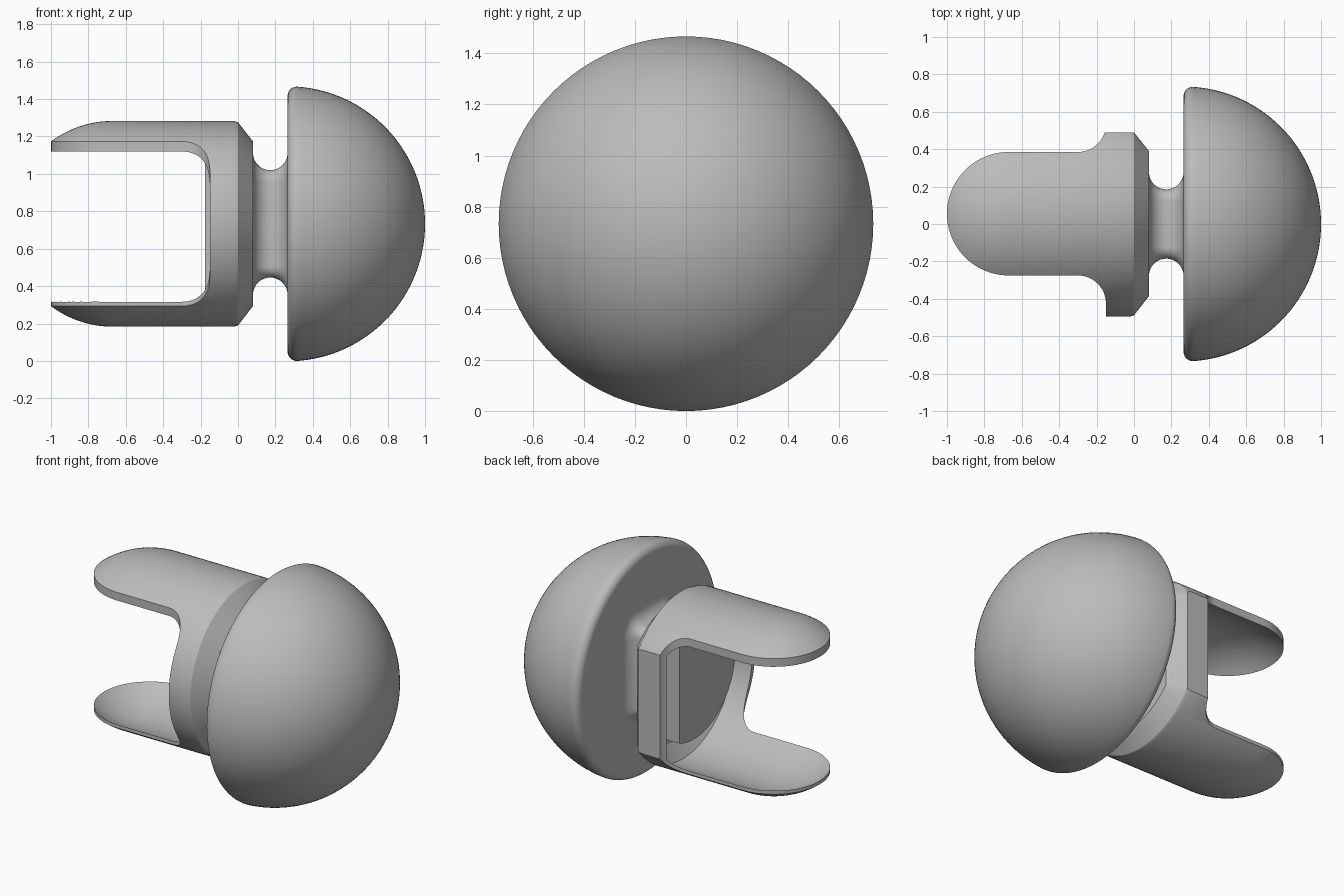
import bpy, bmesh
from math import sin, cos, radians, sqrt, atan2, pi

cube = bpy.data.objects.get("Cube")
if cube:
    bpy.data.objects.remove(cube, do_unlink=True)

grey = bpy.data.materials.new("mid grey")
grey.use_nodes = True
grey.diffuse_color = (0.5, 0.5, 0.5, 1)
grey.node_tree.nodes["Principled BSDF"].inputs["Base Color"].default_value = (0.5, 0.5, 0.5, 1)

AXIS_Z = 0.733


def finish(name, bm):
    bmesh.ops.remove_doubles(bm, verts=bm.verts, dist=1e-5)
    bmesh.ops.recalc_face_normals(bm, faces=bm.faces)
    mesh = bpy.data.meshes.new(name)
    bm.to_mesh(mesh)
    bm.free()
    mesh.materials.append(grey)
    ob = bpy.data.objects.new(name, mesh)
    bpy.context.collection.objects.link(ob)
    return ob


def arc(cx, cy, r, a0, a1, n):
    angles = [radians(a0 + (a1 - a0) * i / n) for i in range(n + 1)]
    return [(cx + r * cos(a), cy + r * sin(a)) for a in angles]


def revolve(name, profile, y=0.0, z=AXIS_Z, steps=96):
    """Spin (x, radius) points about a line along x."""
    bm = bmesh.new()
    verts = [bm.verts.new((px, y, z + r)) for px, r in profile]
    edges = [bm.edges.new(pair) for pair in zip(verts, verts[1:])]
    bmesh.ops.spin(bm, geom=verts + edges, cent=(0, y, z), axis=(1, 0, 0),
                   angle=2 * pi, steps=steps, use_merge=False)
    return finish(name, bm)


def prism(name, outline):
    """Extrude a plan outline straight up."""
    bm = bmesh.new()
    face = bm.faces.new([bm.verts.new((x, y, -1)) for x, y in outline])
    new = bmesh.ops.extrude_face_region(bm, geom=[face])["geom"]
    bmesh.ops.translate(bm, vec=(0, 0, 4),
                        verts=[v for v in new if isinstance(v, bmesh.types.BMVert)])
    return finish(name, bm)


def combine(ob, cutter, operation):
    mod = ob.modifiers.new("shape", 'BOOLEAN')
    mod.operation, mod.solver, mod.object = operation, 'EXACT', cutter
    bpy.context.view_layer.objects.active = ob
    bpy.ops.object.modifier_apply(modifier=mod.name)
    bpy.data.objects.remove(cutter, do_unlink=True)


# Domed head with a rounded rim
R, FX, RIM = 0.735, 0.265, 0.05
rim_h = sqrt((R - RIM) ** 2 - RIM ** 2)
tangent = atan2(rim_h, RIM) * 180 / pi
dome = revolve("dome_head", [(FX, 0)] + arc(FX + RIM, rim_h, RIM, 180, tangent, 10)
               + arc(FX, 0, R, tangent, 0, 40)[1:])

# Neck: rounded rectangle sections flaring at both ends
bm = bmesh.new()
rings = []
for i in range(17):
    x = 0.1725 - 0.0925 * cos(pi * i / 16)
    grow = 0.0925 * (1 - sin(pi * i / 16))
    hy, hz, cr = 0.185 + grow, 0.287 + grow, 0.06 + grow
    ring = []
    for k, (sy, sz) in enumerate([(1, 1), (-1, 1), (-1, -1), (1, -1)]):
        for py, pz in arc(sy * (hy - cr), sz * (hz - cr), cr, 90 * k, 90 * k + 90, 8):
            ring.append(bm.verts.new((x, py, AXIS_Z + pz)))
    rings.append(ring)
for a, b in zip(rings, rings[1:]):
    for j in range(len(a)):
        k = (j + 1) % len(a)
        bm.faces.new((a[j], a[k], b[k], b[j]))
bm.faces.new(rings[0])
bm.faces.new(rings[-1])
neck = finish("neck", bm)

# Forked cup: round-ended barrel trimmed to a plan outline, then hollowed
CY, HALF, TIP = 0.055, 0.33, -0.67
fork = revolve("forked_cup", arc(TIP, 0, 0.55, 180, 90, 32)
               + [(-0.02, 0.55), (0, 0.543), (0.08, 0.44), (0.08, 0)], CY, steps=128)
FIL = 0.15
back_fillet = [p for p in arc(-0.3, CY + HALF + FIL, FIL, -90, 0, 16) if p[1] < 0.485]
outline = ([(0.2, -0.7), (-0.15, -0.7)]
           + arc(-0.3, CY - HALF - FIL, FIL, 0, 90, 16)
           + arc(TIP, CY, HALF, 270, 90, 40)
           + back_fillet
           + [(-0.157, 0.49), (0, 0.49), (0.08, 0.39), (0.2, 0.39)])
combine(fork, prism("trim", outline), 'INTERSECT')

hollow = revolve("hollow", arc(TIP, 0, 0.52, 180, 90, 32)
                 + [(-0.02, 0.52), (0.04, 0.42), (0.04, 0)], CY, 0.718, steps=128)
combine(hollow, prism("hollow_trim", [(-2, -1), (0.2, -1), (0.2, 0.37), (0.04, 0.37),
                                      (-0.02, 0.45), (-2, 0.45)]), 'INTERSECT')
combine(fork, hollow, 'DIFFERENCE')

# Raised pad on the cup floor, flat on one side
pad = revolve("floor_pad", [(-0.06, 0), (-0.06, 0.42), (0.045, 0.42), (0.045, 0)])
combine(pad, prism("pad_trim", [(-1, -1), (1, -1), (1, 0.15), (-1, 0.15)]), 'INTERSECT')

# Smooth shading with crisp edges
bpy.ops.object.select_all(action='DESELECT')
for ob in (dome, neck, fork, pad):
    ob.select_set(True)
bpy.context.view_layer.objects.active = dome
bpy.ops.object.shade_smooth_by_angle(angle=radians(30))
